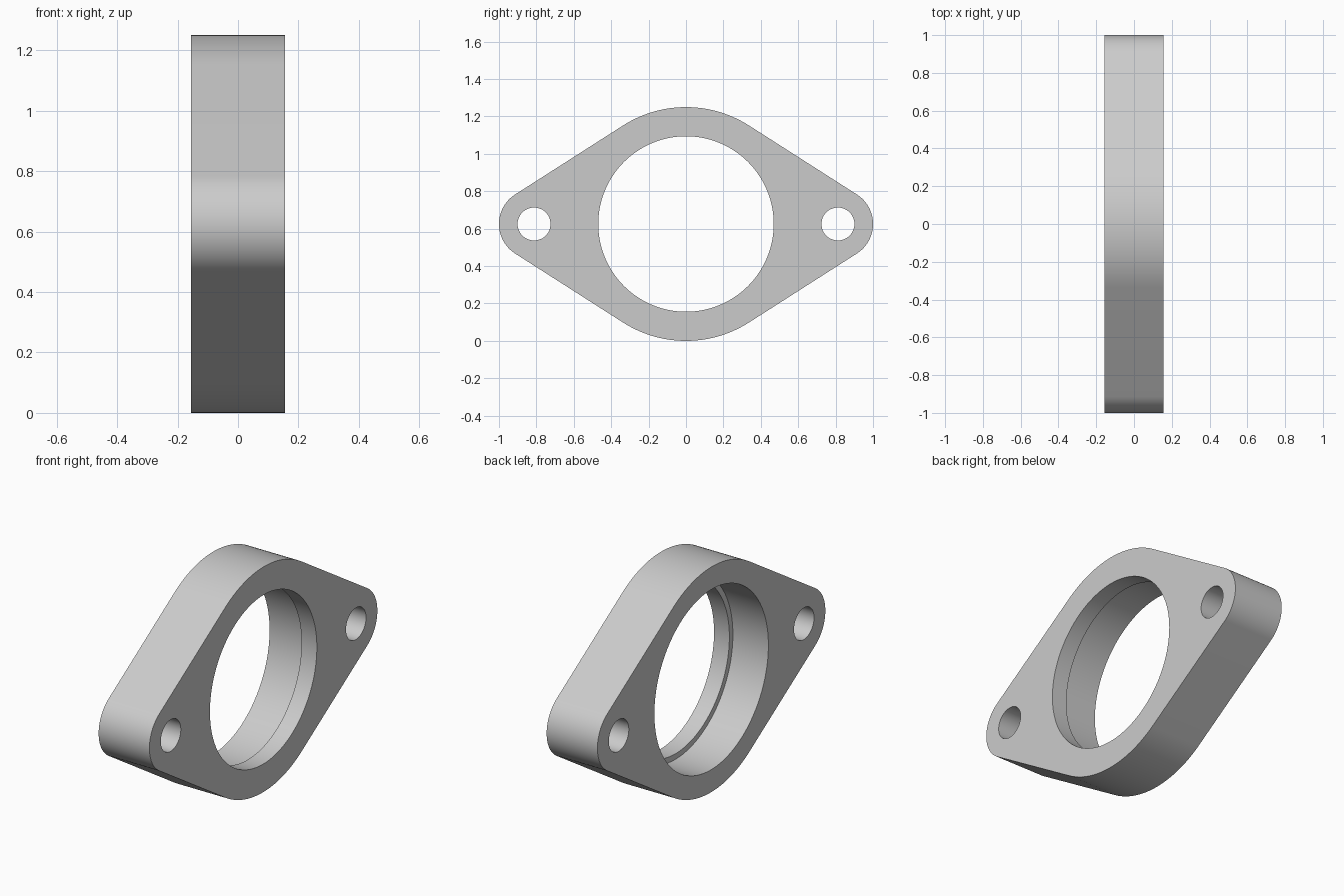
import bpy, bmesh, math

if "Cube" in bpy.data.objects:
    bpy.data.objects.remove(bpy.data.objects["Cube"])

T = 0.156           # half thickness
ZC = 0.625          # height of the centre axis
R_MAIN, R_EAR, EAR_Y = 0.625, 0.1875, 0.8125
R_BORE, R_COUNTER, R_BOLT = 0.469, 0.50, 0.088
STEP_X = T - 0.094  # where the counterbore ends

bm = bmesh.new()


def arc(cy, r, a0, a1, n):
    return [(cy + r * math.cos(a0 + (a1 - a0) * i / n),
             ZC + r * math.sin(a0 + (a1 - a0) * i / n)) for i in range(n + 1)]


def circle(cy, r, n):
    return arc(cy, r, 0, 2 * math.pi, n)[:-1]


def ring(points, x):
    return [bm.verts.new((x, y, z)) for y, z in points]


def wall(a, b):
    n = len(a)
    for i in range(n):
        j = (i + 1) % n
        bm.faces.new((a[i], a[j], b[j], b[i]))


def cap(loops):
    edges = []
    for loop in loops:
        for i, v in enumerate(loop):
            edges.append(bm.edges.get((v, loop[(i + 1) % len(loop)])))
    bmesh.ops.triangle_fill(bm, edges=edges, use_beauty=True)


# Outline: large central arcs joined to the ear arcs by tangent lines
t = math.acos((R_MAIN - R_EAR) / EAR_Y)
pi = math.pi
outline = (arc(EAR_Y, R_EAR, -t, t, 32) + arc(0, R_MAIN, t, pi - t, 40)
           + arc(-EAR_Y, R_EAR, pi - t, pi + t, 32)
           + arc(0, R_MAIN, pi + t, 2 * pi - t, 40))

front, back = [], []
# Outer rim
front.append(ring(outline, T))
back.append(ring(outline, -T))
wall(front[0], back[0])

# Bolt holes
for side in (-1, 1):
    pts = circle(side * EAR_Y, R_BOLT, 48)
    front.append(ring(pts, T))
    back.append(ring(pts, -T))
    wall(front[-1], back[-1])

# Stepped bore: narrow at +x, wider counterbore from -x
small, large = circle(0, R_BORE, 128), circle(0, R_COUNTER, 128)
bore = [ring(small, T), ring(small, STEP_X), ring(large, STEP_X), ring(large, -T)]
for a, b in zip(bore, bore[1:]):
    wall(a, b)
front.append(bore[0])
back.append(bore[-1])

# Flat faces
cap(front)
cap(back)
bmesh.ops.recalc_face_normals(bm, faces=bm.faces[:])

mesh = bpy.data.meshes.new("flange_plate")
bm.to_mesh(mesh)
bm.free()
plate = bpy.data.objects.new("flange_plate", mesh)
bpy.context.collection.objects.link(plate)

grey = bpy.data.materials.new("light_grey")
grey.diffuse_color = (0.6, 0.6, 0.6, 1)
grey.use_nodes = True
grey.node_tree.nodes["Principled BSDF"].inputs["Base Color"].default_value = grey.diffuse_color
mesh.materials.append(grey)

bpy.context.view_layer.objects.active = plate
plate.select_set(True)
bpy.ops.object.shade_smooth_by_angle(angle=math.radians(30))
